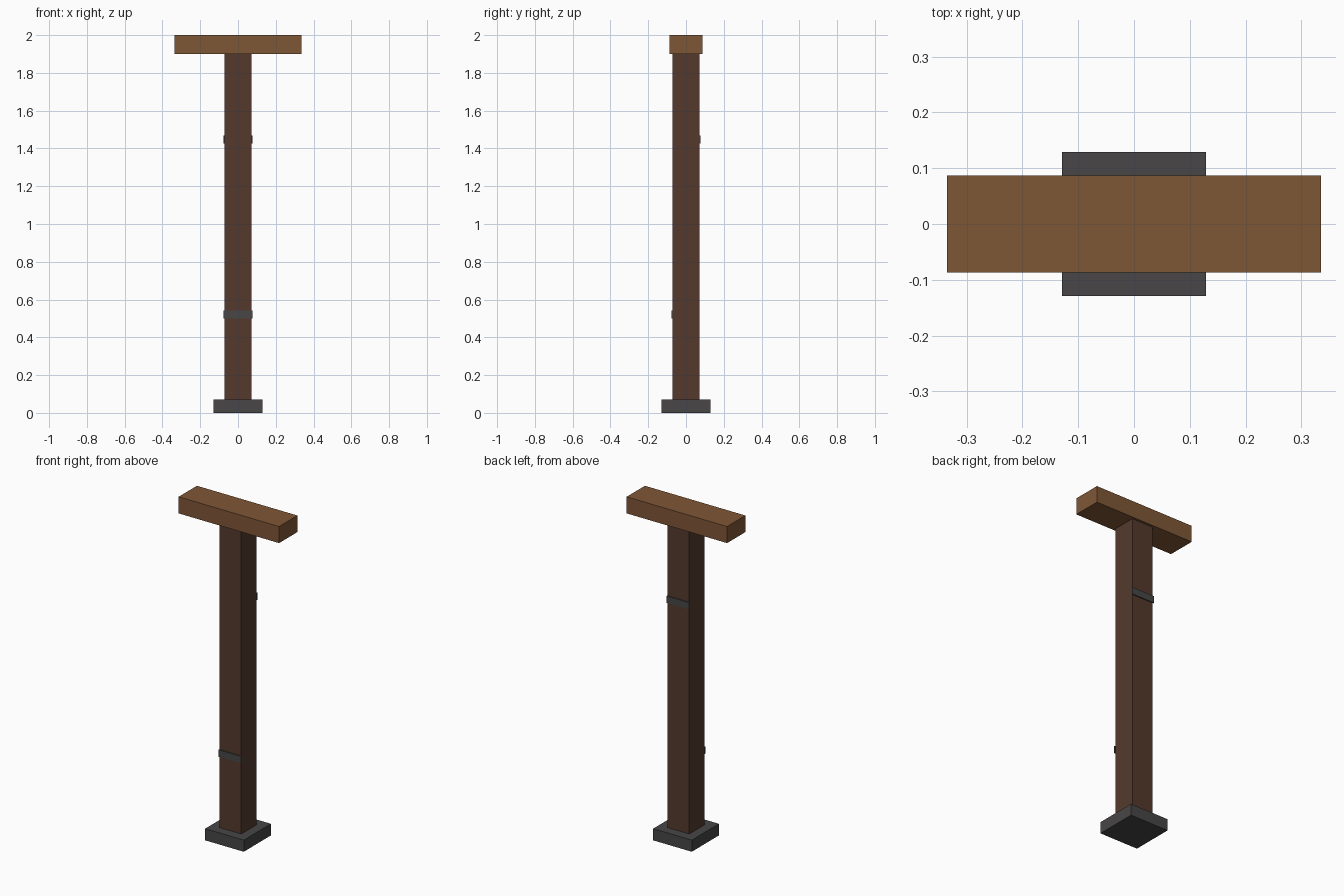
import bpy

cube = bpy.data.objects.get("Cube")
if cube:
    bpy.data.objects.remove(cube, do_unlink=True)


def material(name, rgb):
    mat = bpy.data.materials.new(name)
    mat.use_nodes = True
    color = (*rgb, 1.0)
    mat.diffuse_color = color
    bsdf = next(n for n in mat.node_tree.nodes if n.type == "BSDF_PRINCIPLED")
    bsdf.inputs["Base Color"].default_value = color
    return mat


def box(name, low, high, mat):
    """Axis-aligned box between two corners."""
    center = [(a + b) / 2 for a, b in zip(low, high)]
    size = [b - a for a, b in zip(low, high)]
    bpy.ops.mesh.primitive_cube_add(size=1, location=center)
    obj = bpy.context.object
    obj.name = name
    obj.scale = size
    bpy.ops.object.transform_apply(location=False, rotation=False, scale=True)
    obj.data.materials.append(mat)
    return obj


light_wood = material("light wood", (0.212, 0.095, 0.037))
dark_wood = material("dark wood", (0.089, 0.042, 0.026))
metal = material("dark metal", (0.065, 0.061, 0.061))

BASE_TOP, BEAM_BOTTOM, HALF = 0.07, 1.9, 0.072

# Foot, post and crossbeam
box("base_plate", (-0.129, -0.129, 0), (0.129, 0.129, BASE_TOP), metal)
box("post", (-HALF, -HALF, BASE_TOP), (HALF, HALF, BEAM_BOTTOM), dark_wood)
box("crossbeam", (-0.335, -0.087, BEAM_BOTTOM), (0.335, 0.087, 2.0), light_wood)

# Thin straps, one low on the front and one high on the back
for name, side, z in (("front_strap", -1, 0.52), ("back_strap", 1, 1.447)):
    y_low, y_high = sorted((side * HALF, side * 0.078))
    box(name, (-0.076, y_low, z - 0.021), (0.076, y_high, z + 0.021), metal)
